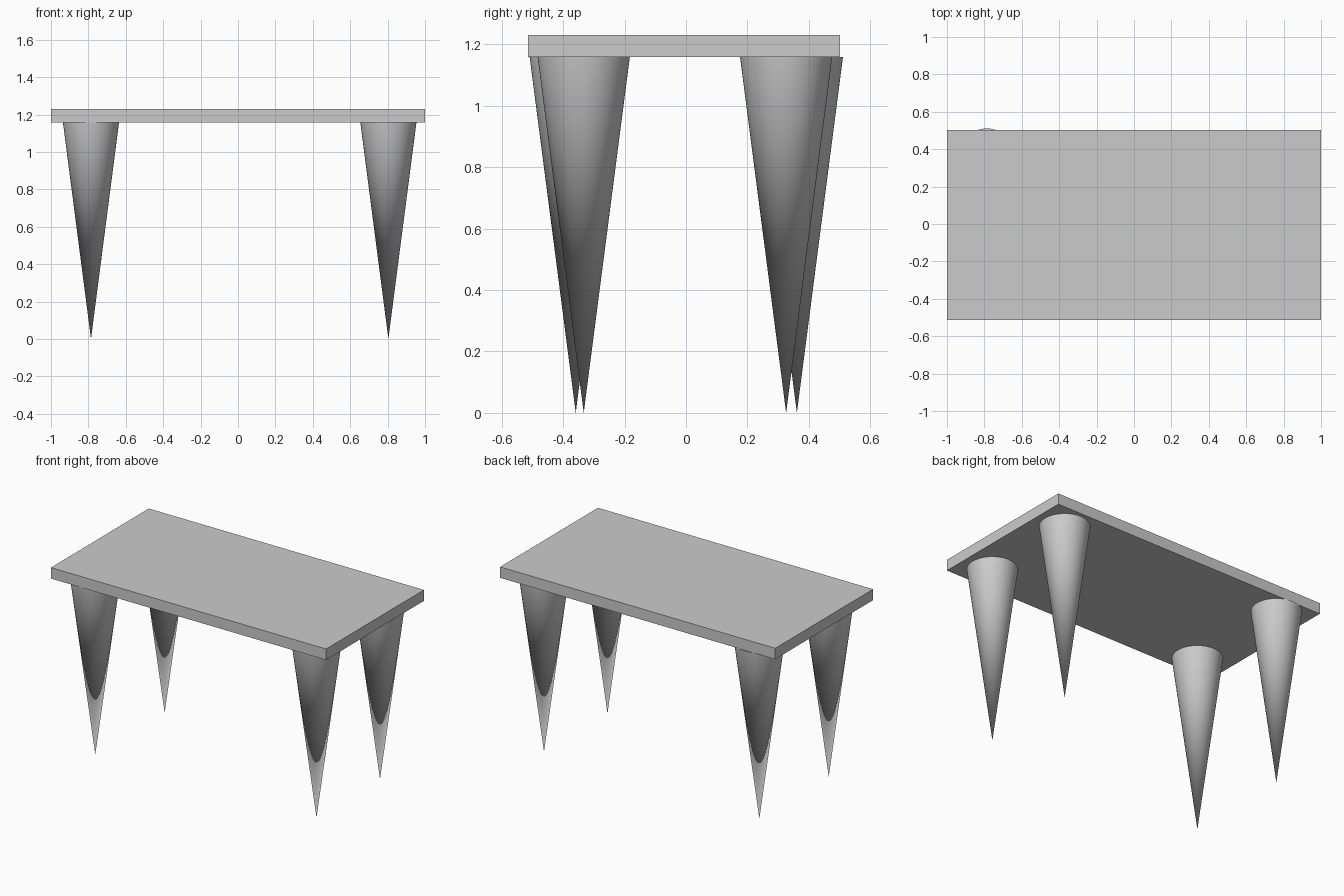
import bpy
from math import radians, pi

if "Cube" in bpy.data.objects:
    bpy.data.objects.remove(bpy.data.objects["Cube"])

TOP_Z, UNDER_Z, LEG_R = 1.23, 1.158, 0.15

# Table top: thin rectangular slab
bpy.ops.mesh.primitive_cube_add(size=1, location=(0, -0.006, (TOP_Z + UNDER_Z) / 2))
top = bpy.context.object
top.name = "table_top"
top.scale = (2.0, 1.016, TOP_Z - UNDER_Z)
bpy.ops.object.transform_apply(location=False, rotation=False, scale=True)


def add_leg(name, x, y):
    """Smooth cone leg, point down, wide end against the slab."""
    bpy.ops.mesh.primitive_cone_add(vertices=64, radius1=LEG_R, radius2=0, depth=UNDER_Z,
                                    location=(x, y, UNDER_Z / 2), rotation=(pi, 0, 0))
    leg = bpy.context.object
    leg.name = name
    bpy.ops.object.transform_apply(location=False, rotation=True, scale=False)
    bpy.ops.object.shade_smooth_by_angle(angle=radians(30))


# Four tapered legs, the left pair set slightly wider apart
add_leg("front_left_leg", -0.786, -0.359)
add_leg("back_left_leg", -0.786, 0.361)
add_leg("front_right_leg", 0.804, -0.333)
add_leg("back_right_leg", 0.804, 0.326)
